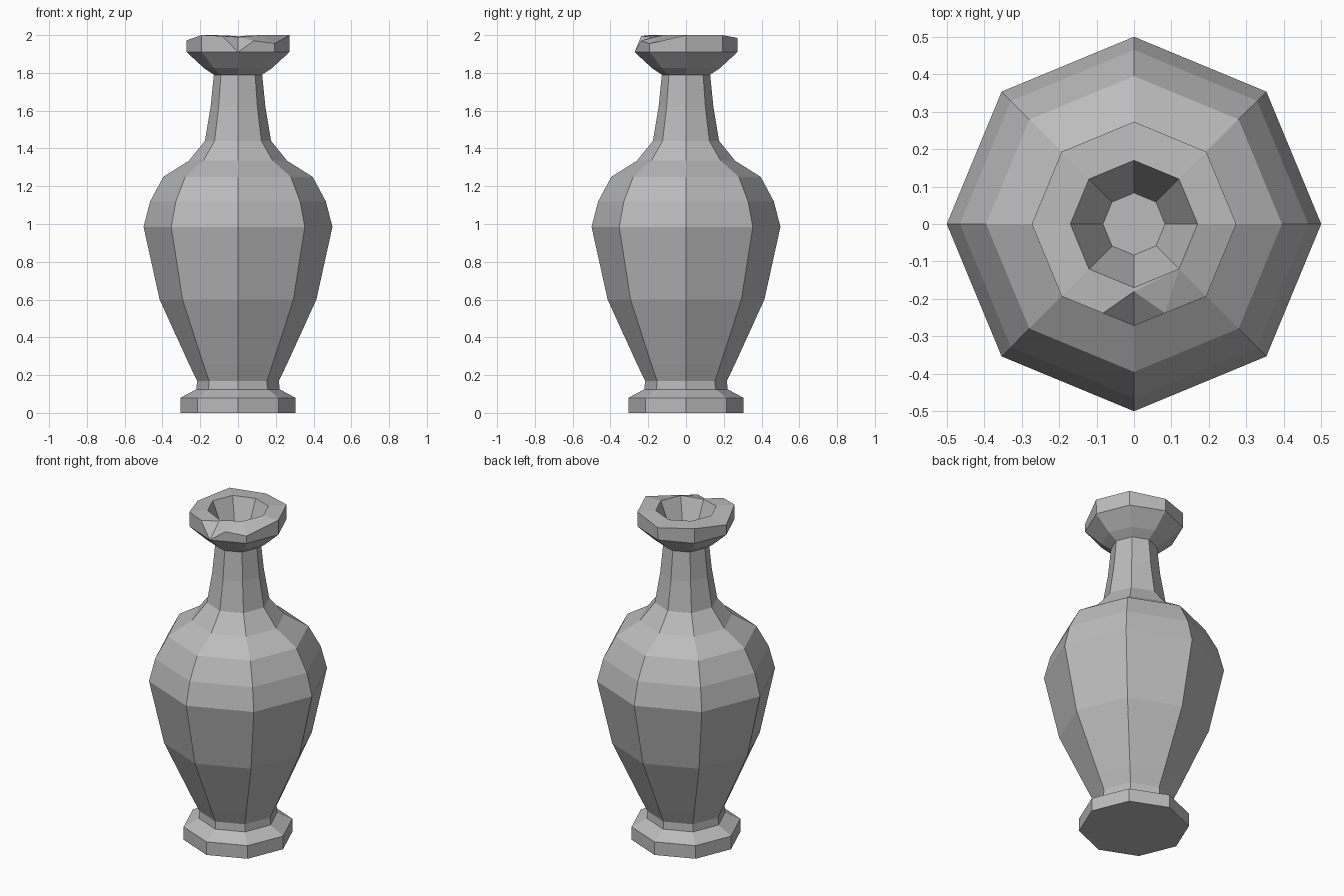
import bpy, bmesh
from math import cos, sin, pi

cube = bpy.data.objects.get("Cube")
if cube:
    bpy.data.objects.remove(cube)

SIDES = 8
FRONT = 6      # index of the corner facing -y

stone = bpy.data.materials.new("grey stone")
stone.use_nodes = True
GREY = (0.5, 0.5, 0.5, 1)
stone.diffuse_color = GREY
stone.node_tree.nodes["Principled BSDF"].inputs["Base Color"].default_value = GREY


def ring(bm, radius, heights):
    return [bm.verts.new((radius * cos(2 * pi * i / SIDES),
                          radius * sin(2 * pi * i / SIDES), h))
            for i, h in enumerate(heights)]


def bridge(bm, low, high, skip=()):
    for i in range(SIDES):
        j = (i + 1) % SIDES
        if i not in skip:
            bm.faces.new((low[i], low[j], high[j], high[i]))


# Turned outline of foot, belly, neck and flared lip
outline = [(0.305, 0), (0.305, 0.08), (0.22, 0.125), (0.217, 0.17),
           (0.26, 0.26), (0.415, 0.6), (0.5, 0.985), (0.465, 1.12),
           (0.395, 1.25), (0.26, 1.335), (0.175, 1.44), (0.145, 1.62),
           (0.128, 1.79), (0.18, 1.825), (0.272, 1.91)]

bm = bmesh.new()
rings = [ring(bm, r, [z] * SIDES) for r, z in outline]
bm.faces.new(rings[0][::-1])
for low, high in zip(rings, rings[1:]):
    bridge(bm, low, high)
lip = rings[-1]

# Worn rim with uneven corner heights, and the mouth inside it
rim = ring(bm, 0.273, [2, 2, 1.985, 2, 1.972, 2, 2, 1.955])
mouth = ring(bm, 0.17, [2, 2, 1.995, 2, 2, 2, 1.99, 2])
floor = ring(bm, 0.083, [1.79] * SIDES)
broken = (FRONT - 1, FRONT)
bridge(bm, lip, rim, broken)
bridge(bm, rim, mouth, broken)
bridge(bm, mouth, floor)
bm.faces.new(floor)

# Chip knocked out of the front corner of the rim
bm.verts.remove(rim[FRONT])
notch = bm.verts.new((0, -0.18, 1.99))
for side, z in ((-1, 1.995), (1, 1.97)):
    n = FRONT + side
    edge = bm.verts.new((side * 0.083, -0.238, z))
    for loop in ((lip[n], lip[FRONT], edge, rim[n]),
                 (lip[FRONT], notch, edge),
                 (rim[n], edge, mouth[n]),
                 (edge, notch, mouth[n]),
                 (notch, mouth[FRONT], mouth[n])):
        bm.faces.new(loop if side < 0 else loop[::-1])

bmesh.ops.recalc_face_normals(bm, faces=bm.faces)
mesh = bpy.data.meshes.new("vase")
bm.to_mesh(mesh)
bm.free()
mesh.materials.append(stone)
bpy.context.collection.objects.link(bpy.data.objects.new("vase", mesh))
